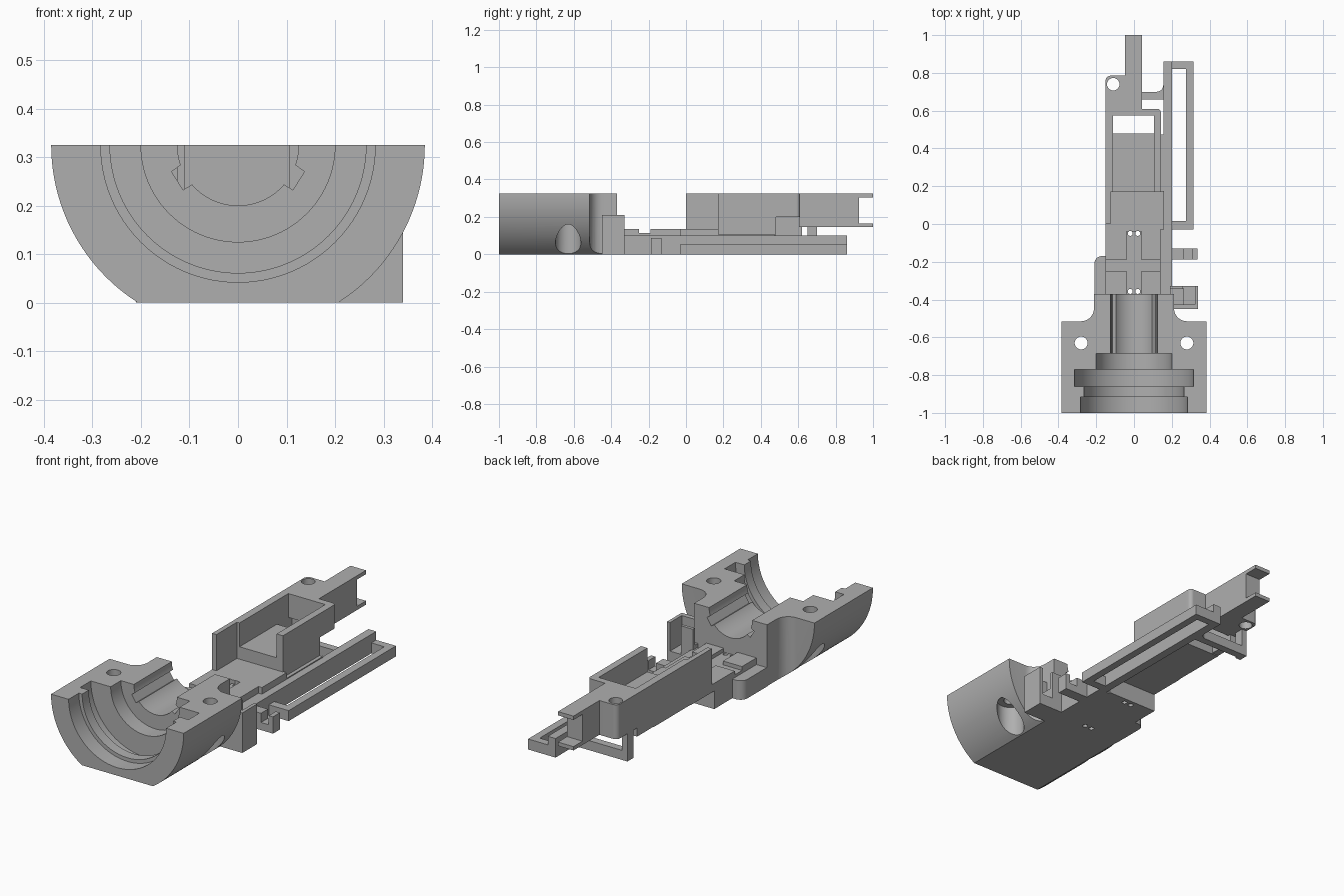
import bpy, bmesh
from math import cos, sin, pi
from mathutils import Vector

cube = bpy.data.objects.get("Cube")
if cube:
    bpy.data.objects.remove(cube)

grey = bpy.data.materials.new("plain grey")
grey.use_nodes = True
grey.diffuse_color = (0.43, 0.43, 0.43, 1)
grey.node_tree.nodes["Principled BSDF"].inputs["Base Color"].default_value = (0.43, 0.43, 0.43, 1)

TOP = 0.325


def prism(name, pts, lo, hi, axis="z"):
    """Extrude an outline along an axis."""
    place = {"x": lambda a, b, t: (t, a, b),
             "y": lambda a, b, t: (a, t, b),
             "z": lambda a, b, t: (a, b, t)}[axis]
    bm = bmesh.new()
    face = bm.faces.new([bm.verts.new(place(a, b, lo)) for a, b in pts])
    ext = bmesh.ops.extrude_face_region(bm, geom=[face])
    verts = [v for v in ext["geom"] if isinstance(v, bmesh.types.BMVert)]
    bmesh.ops.translate(bm, verts=verts, vec=Vector(place(0, 0, hi - lo)))
    bmesh.ops.recalc_face_normals(bm, faces=bm.faces)
    mesh = bpy.data.meshes.new(name)
    bm.to_mesh(mesh)
    bm.free()
    mesh.materials.append(grey)
    obj = bpy.data.objects.new(name, mesh)
    bpy.context.collection.objects.link(obj)
    return obj


def box(name, x0, x1, y0, y1, z0, z1):
    return prism(name, [(x0, y0), (x1, y0), (x1, y1), (x0, y1)], z0, z1)


def arc(cx, cy, r, a0, a1, n=8):
    return [(cx + r * cos(a0 + (a1 - a0) * i / n), cy + r * sin(a0 + (a1 - a0) * i / n))
            for i in range(n + 1)]


def disc(cx, cy, r, n=48):
    return arc(cx, cy, r, 0, 2 * pi, n)[:-1]


def combine(obj, tool, operation="DIFFERENCE"):
    """Apply a boolean and discard the tool."""
    mod = obj.modifiers.new("cut", "BOOLEAN")
    mod.operation, mod.solver, mod.object = operation, "EXACT", tool
    bpy.context.view_layer.update()
    graph = bpy.context.evaluated_depsgraph_get()
    mesh = bpy.data.meshes.new_from_object(obj.evaluated_get(graph))
    obj.modifiers.clear()
    obj.data = mesh
    bpy.data.objects.remove(tool)


# Half-round housing with a flat underside
section = [p for p in arc(0, TOP, 0.385, pi, 2 * pi, 96) if p[1] > 0.004]
half = len(section) // 2
section[half:half] = [(-0.207, 0), (0.207, 0)]
section.sort(key=lambda p: p[0])
housing = prism("housing", section, -1, -0.37, "y")

# Shoulders narrow to the neck through hollow fillets
plan = [(-0.4, -1.1), (0.4, -1.1), (0.4, -0.515)]
plan += arc(0.28, -0.447, 0.068, -pi / 2, -pi) + [(0.212, -0.3), (-0.212, -0.3)]
plan += arc(-0.28, -0.447, 0.068, 0, -pi / 2) + [(-0.4, -0.515)]
combine(housing, prism("shoulder_outline", plan, -0.1, 0.5), "INTERSECT")

# Stepped bore
for r, y0, y1 in [(0.283, -1.1, -0.915), (0.264, -1.1, -0.8), (0.315, -0.86, -0.77),
                  (0.2, -1.1, -0.685), (0.125, -1.1, -0.3)]:
    combine(housing, prism("bore", disc(0, TOP, r, 96), y0, y1, "y"))

# Mirrored key slots and counterbored screw holes
for s in (-1, 1):
    slot = [(0.085, 0.25), (0.113, 0.232), (0.137, 0.27), (0.106, 0.292)]
    combine(housing, prism("key_slot", [(s * x, z) for x, z in slot], -0.75, -0.3, "y"))
    combine(housing, prism("screw_hole", disc(s * 0.28, -0.63, 0.034), -0.1, 0.5))
    combine(housing, prism("counterbore", disc(s * 0.28, -0.63, 0.068), -0.1, 0.17))

# Base plate with crossed grooves and pin holes
base = box("base_plate", -0.15, 0.14, -0.38, -0.02, 0, 0.135)
combine(base, box("cross_groove", -0.3, 0.3, -0.25, -0.19, 0.115, 0.3))
combine(base, box("long_groove", -0.04, 0.04, -0.5, -0.04, 0.115, 0.3))
for x in (-0.02, 0.02):
    for y in (-0.05, -0.357):
        combine(base, prism("pin_hole", disc(x, y, 0.013, 24), -0.1, 0.3))
corner = [(-0.15, -0.38), (-0.15, -0.17)] + arc(-0.17, -0.21, 0.04, pi / 2, pi) + [(-0.21, -0.38)]
prism("base_lug", corner, 0, 0.1)

# Long side beam and the low open frame beside it
box("side_beam", 0.155, 0.2, -0.03, 0.86, 0, 0.1)
box("beam_root", 0.14, 0.2, -0.38, -0.03, 0, 0.1)
box("frame_rail", 0.275, 0.315, -0.03, 0.86, 0, 0.055)
box("frame_front", 0.2, 0.275, -0.03, 0.015, 0, 0.055)
box("frame_back", 0.2, 0.275, 0.82, 0.86, 0, 0.055)

# Side hook
box("hook_arm", 0.2, 0.335, -0.188, -0.13, 0, 0.04)
box("hook_post", 0.31, 0.335, -0.188, -0.13, 0, 0.088)
box("hook_stem", 0.2, 0.265, -0.188, -0.13, 0, 0.088)

# Tall side bracket, open at the back
box("bracket_front_wall", 0.19, 0.34, -0.45, -0.425, 0, 0.21)
box("bracket_outer_wall", 0.322, 0.34, -0.45, -0.328, 0, 0.21)
box("bracket_back_wall", 0.19, 0.26, -0.345, -0.328, 0, 0.21)
box("bracket_floor", 0.19, 0.33, -0.43, -0.328, 0, 0.06)
box("bracket_step", 0.19, 0.262, -0.43, -0.34, 0, 0.12)

# Tray floor and walls
box("tray_apron", -0.15, 0.16, -0.03, 0.175, 0.095, 0.135)
box("tray_floor", -0.147, 0.141, 0.17, 0.48, 0.095, 0.2)
box("tray_beam_link", 0.13, 0.16, 0.17, 0.475, 0.095, 0.105)
box("left_wall_front", -0.15, -0.125, 0, 0.18, 0.1, TOP)
box("left_wall", -0.15, -0.11, 0.17, 0.62, 0.1, TOP)
box("right_wall", 0.105, 0.142, 0.17, 0.58, 0.2, TOP)
back = [(-0.15, 0.574), (0.142, 0.574)] + arc(0.122, 0.59, 0.02, 0, pi / 2) + [(-0.15, 0.61)]
prism("back_wall", back, 0.2, TOP)

# Tail block with screw hole and forked end
tail = [(-0.15, 0.605), (0.043, 0.605), (0.043, 1), (-0.047, 1), (-0.047, 0.785)]
tail += arc(-0.125, 0.76, 0.025, pi / 2, pi)
tail = prism("tail_block", tail, 0.145, TOP)
combine(tail, box("fork_gap", -0.2, 0.2, 0.925, 1.1, 0.165, 0.305))
combine(tail, prism("tail_hole", disc(-0.11, 0.74, 0.033), 0, 0.5))

# Cross rib and post joining the tail to the beam
box("cross_rib", -0.15, 0.16, 0.66, 0.7, 0, 0.05)
box("rib_post", -0.15, -0.12, 0.65, 0.7, 0, 0.2)
gusset = [(0.157, 0.7), (0.1, 0.7)] + arc(0.12, 0.735, 0.035, -pi / 2, 0) + [(0.157, 0.735)]
prism("rib_gusset", gusset, 0, 0.05)

# Smooth curved faces, sharp edges kept
for obj in bpy.context.scene.objects:
    obj.select_set(obj.type == "MESH")
bpy.context.view_layer.objects.active = housing
bpy.ops.object.shade_smooth_by_angle(angle=0.5)
